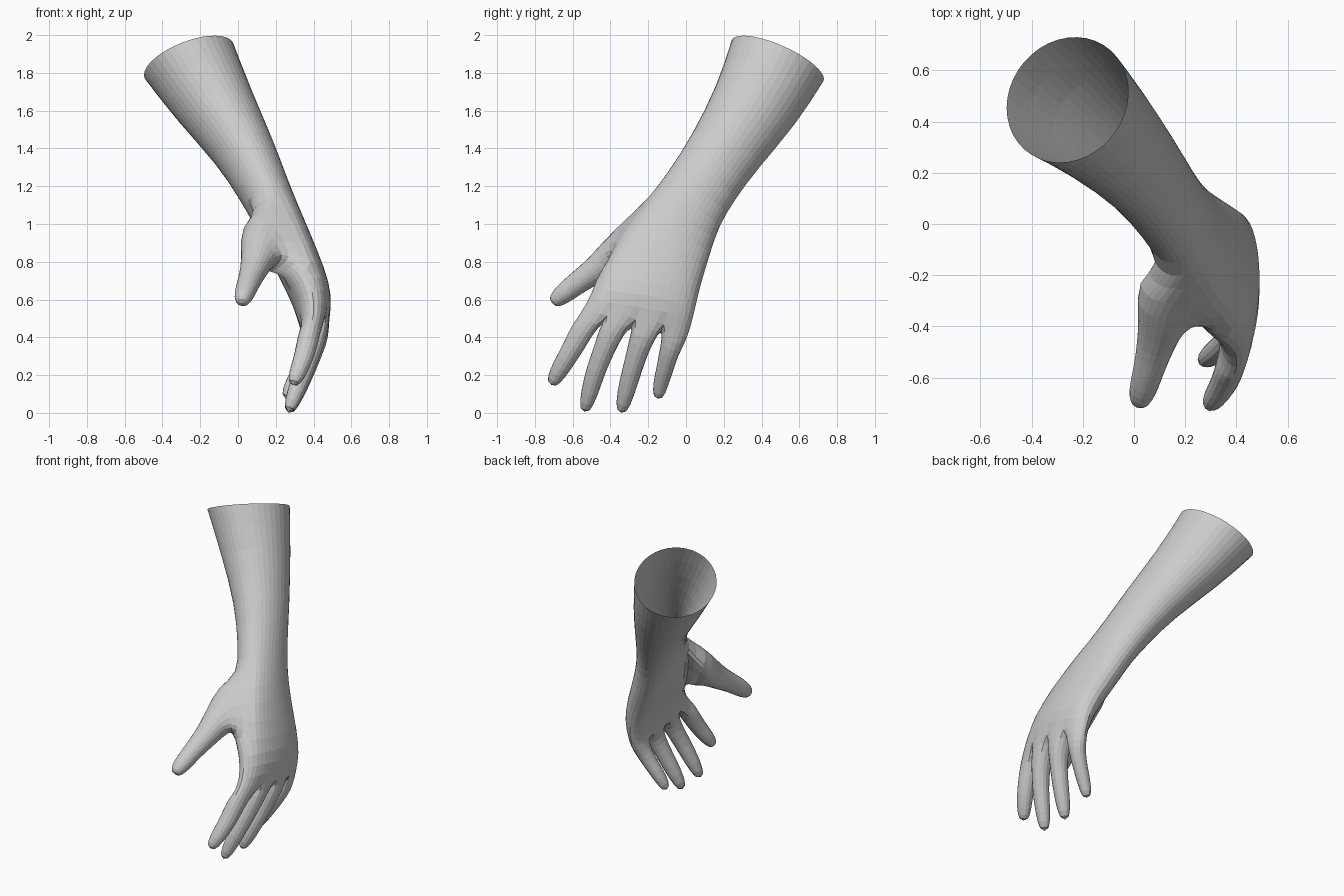
import bpy, bmesh
from math import sin, cos, pi
from mathutils import Vector

if "Cube" in bpy.data.objects:
    bpy.data.objects.remove(bpy.data.objects["Cube"])

N = 20
bm = bmesh.new()


def section(l, r, xc, b, flat):
    """Ring from the side-view thumb edge l and little-finger edge r (y, z)."""
    c = Vector((xc, (l[0] + r[0]) / 2, (l[1] + r[1]) / 2))
    w = Vector((0, r[0] - l[0], r[1] - l[1])) / 2
    t = Vector((.94, .125, .30)) * b
    ring = []
    for j in range(N):
        a = pi - 2 * pi * j / N
        lin = 1 - 2 * abs(a) / pi
        u = cos(a) * (1 - flat / 2) + lin * flat / 2
        s = sin(a)
        v = (1 if s > 0 else -1) * abs(s) ** (1 - .4 * flat) if abs(s) > 1e-6 else 0
        ring.append(bm.verts.new(c + w * u + t * v))
    return ring


def bridge(a, b):
    n = len(a)
    for j in range(n):
        bm.faces.new((a[j], a[(j + 1) % n], b[(j + 1) % n], b[j]))


def digit(base, path, blend):
    """Grow a tapering tube out of a ring of existing vertices, then cap it."""
    n = len(base)
    pts = [Vector(p[:3]) for p in path]
    prev = base
    for i, p in enumerate(path):
        d = (pts[min(i + 1, len(pts) - 1)] - pts[max(i - 1, 0)]).normalized()
        e1 = d.cross(Vector((1, 0, 0))).normalized()
        e2 = d.cross(e1)
        r = p[3] * 1.13
        co = [pts[i] + r * (e1 * cos(2 * pi * k / n) + e2 * sin(2 * pi * k / n))
              for k in range(n)]
        # choose the rotation and direction that match the previous ring
        options = [[co[(s + f * k) % n] for k in range(n)]
                   for s in range(n) for f in (1, -1)]
        best = min(options, key=lambda o: sum((q - v.co).length_squared
                                              for q, v in zip(o, prev)))
        if i == 0:  # first ring keeps some of the base shape
            mid = sum((v.co for v in base), Vector()) / n
            best = [q.lerp(v.co - mid + pts[0], blend) for q, v in zip(best, base)]
        ring = [bm.verts.new(q) for q in best]
        bridge(prev, ring)
        prev = ring
    bm.faces.new(prev)


# forearm, wrist and palm
S = [section(*s) for s in (
    ((.238, 1.975), (.732, 1.755), -.26, .257, 0),
    ((.165, 1.74), (.59, 1.53), -.13, .216, 0),
    ((.03, 1.47), (.38, 1.29), .04, .162, 0),
    ((-.10, 1.27), (.255, 1.12), .13, .14, .1),
    ((-.21, 1.13), (.175, .98), .20, .127, .4),
    ((-.34, .99), (.135, .84), .26, .127, .7),
    ((-.465, .77), (.085, .67), .35, .12, 1),
    ((-.505, .64), (.055, .53), .40, .106, 1),
    ((-.575, .52), (.03, .43), .405, .085, 1))]
thumb_cols = (17, 18, 19, 0)
for i in range(len(S) - 1):
    for j in range(N):
        if i in (4, 5) and j in thumb_cols:
            continue
        k = (j + 1) % N
        bm.faces.new((S[i][j], S[i][k], S[i + 1][k], S[i + 1][j]))

# thumb
base = [S[4][j] for j in (17, 18, 19, 0, 1)] + [S[5][1]] + \
       [S[6][j] for j in (1, 0, 19, 18, 17)] + [S[5][17]]
digit(base, [(.13, -.30, .90, .12), (.11, -.38, .835, .086), (.085, -.47, .76, .068),
             (.06, -.56, .70, .056), (.04, -.63, .645, .052), (.025, -.68, .605, .043),
             (.02, -.71, .58, .025)], .45)
for j in (18, 19, 0):
    bm.verts.remove(S[5][j])

# webs between the fingers
E = S[-1]
mid = {0: E[0], 8: E[10]}
for k in (2, 4, 6):
    mid[k] = bm.verts.new((E[1 + k].co + E[19 - k].co) / 2 + Vector((0, -.01, -.005)))

# index, middle, ring and little finger
fingers = (
    [(.38, -.55, .435, .056), (.365, -.59, .36, .055), (.345, -.635, .285, .05),
     (.315, -.68, .21, .045), (.29, -.715, .145, .028)],
    [(.41, -.395, .43, .06), (.395, -.425, .355, .056), (.355, -.475, .235, .05),
     (.305, -.51, .11, .046), (.265, -.54, .0, .028)],
    [(.415, -.23, .40, .06), (.395, -.255, .33, .055), (.36, -.285, .23, .05),
     (.305, -.32, .10, .046), (.265, -.345, -.005, .028)],
    [(.40, -.07, .38, .055), (.38, -.09, .32, .05), (.34, -.11, .24, .044),
     (.285, -.135, .15, .04), (.25, -.15, .072, .026)])
for i, path in enumerate(fingers):
    a, c = 2 * i, 2 * i + 2
    digit([E[1 + a], E[2 + a], E[1 + c], mid[c], E[19 - c], E[18 - a], E[19 - a], mid[a]],
          path, .3)

bmesh.ops.recalc_face_normals(bm, faces=bm.faces)
mesh = bpy.data.meshes.new("hand_and_forearm")
bm.to_mesh(mesh)
bm.free()
hand = bpy.data.objects.new("hand_and_forearm", mesh)
bpy.context.collection.objects.link(hand)
hand.modifiers.new("rounding", "SUBSURF").levels = 1
hand.modifiers["rounding"].render_levels = 1
